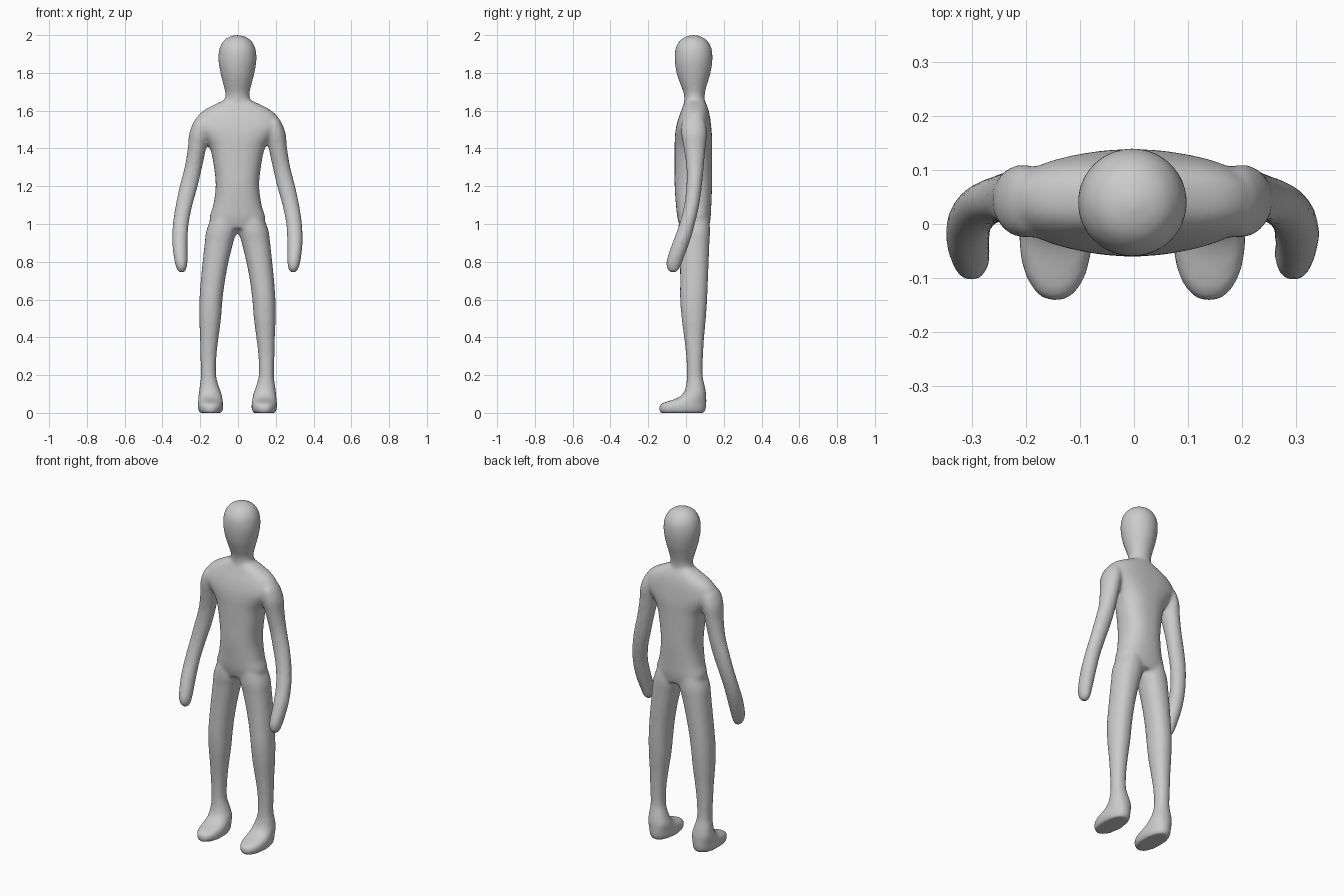
import bpy
import bmesh
import math
from mathutils import Vector

default = bpy.data.objects.get("Cube")
if default:
    bpy.data.objects.remove(default, do_unlink=True)

MIDLINE = -0.003
SIDES = 40
STEPS = 6


def spline(rings):
    """Catmull-Rom interpolation of every ring value."""
    rings = [Vector(r) for r in rings]
    ends = [rings[0]] + rings + [rings[-1]]
    result = []
    for a, b, c, d in zip(ends, ends[1:], ends[2:], ends[3:]):
        for i in range(STEPS):
            t = i / STEPS
            result.append(b + (c - a) * (t / 2)
                          + (a * 2 - b * 5 + c * 4 - d) * (t * t / 2)
                          + (b * 3 - a - c * 3 + d) * (t ** 3 / 2))
    return result + [rings[-1]]


def loft(bm, rings, side=1, power=2.0):
    """Closed skin over horizontal ovals: z, x left, x right, y front, y back."""
    loops = []
    for z, x0, x1, y0, y1 in spline(rings):
        loop = []
        for i in range(SIDES):
            angle = math.tau * i / SIDES
            c, s = math.cos(angle), math.sin(angle)
            u = math.copysign(abs(c) ** (2 / power), c)
            v = math.copysign(abs(s) ** (2 / power), s)
            x = (x0 + x1) / 2 + u * (x1 - x0) / 2
            y = (y0 + y1) / 2 + v * (y1 - y0) / 2
            loop.append(bm.verts.new((MIDLINE + side * x, y, z)))
        loops.append(loop)
    for low, high in zip(loops, loops[1:]):
        for i in range(SIDES):
            j = (i + 1) % SIDES
            bm.faces.new((low[i], low[j], high[j], high[i]))
    bm.faces.new(loops[0])
    bm.faces.new(loops[-1])


def centred(rows):
    return [(z, -w, w, y0, y1) for z, w, y0, y1 in rows]


# Head and neck
head = centred([
    (1.55, .08, -.02, .11), (1.64, .07, -.01, .1), (1.69, .064, -.012, .1),
    (1.74, .075, -.03, .112), (1.8, .09, -.05, .13), (1.87, .101, -.06, .14),
    (1.93, .095, -.055, .135), (1.97, .073, -.033, .113),
    (1.99, .045, -.005, .085), (2, .012, .028, .052)])

# Torso, from hips to the base of the neck
torso = centred([
    (.975, .13, -.03, .12), (1.03, .148, -.045, .13), (1.1, .128, -.053, .134),
    (1.2, .115, -.06, .138), (1.3, .124, -.06, .138), (1.4, .145, -.06, .138),
    (1.46, .185, -.059, .138), (1.51, .225, -.053, .134),
    (1.56, .217, -.04, .128), (1.6, .18, -.025, .12),
    (1.635, .115, -.012, .108), (1.66, .06, 0, .095)])

# Arm, from fingertips to shoulder
arm = [
    (.743, .287, .303, -.078, -.062), (.755, .273, .318, -.095, -.04),
    (.8, .264, .333, -.104, -.02), (.9, .264, .345, -.072, .018),
    (1, .258, .342, -.035, .047), (1.1, .238, .327, -.01, .07),
    (1.2, .21, .306, .002, .084), (1.3, .187, .28, .002, .094),
    (1.4, .166, .263, -.012, .103), (1.48, .15, .255, -.025, .11),
    (1.54, .15, .232, -.02, .1), (1.57, .16, .21, .01, .07)]

# Leg, from sole to hip
leg = [
    (0, .083, .201, -.136, .097), (.025, .075, .209, -.143, .106),
    (.05, .076, .209, -.128, .108), (.075, .079, .207, -.055, .108),
    (.1, .084, .205, -.018, .107), (.14, .098, .2, -.001, .1),
    (.2, .113, .193, .005, .088), (.3, .111, .196, .001, .09),
    (.4, .1, .198, -.01, .096), (.5, .087, .202, -.023, .105),
    (.6, .079, .201, -.031, .112), (.7, .066, .194, -.031, .116),
    (.8, .047, .184, -.032, .12), (.9, .023, .173, -.035, .124),
    (.97, .004, .163, -.04, .127), (1.05, .01, .13, -.035, .12)]

bm = bmesh.new()
loft(bm, head)
loft(bm, torso, power=2.4)
for side in (-1, 1):
    loft(bm, arm, side)
    loft(bm, leg, side, power=2.2)
bmesh.ops.recalc_face_normals(bm, faces=bm.faces)
mesh = bpy.data.meshes.new("body")
bm.to_mesh(mesh)
bm.free()
body = bpy.data.objects.new("body", mesh)
bpy.context.collection.objects.link(body)

# Fuse the parts into one soft skin
fuse = body.modifiers.new("fuse", "REMESH")
fuse.mode = "VOXEL"
fuse.voxel_size = 0.009
fuse.use_smooth_shade = True
soften = body.modifiers.new("soften", "SMOOTH")
soften.factor = 0.5
soften.iterations = 8

# Plain grey skin
skin = bpy.data.materials.new("plain grey")
skin.use_nodes = True
colour = (0.6, 0.6, 0.6, 1)
skin.diffuse_color = colour
skin.node_tree.nodes["Principled BSDF"].inputs["Base Color"].default_value = colour
mesh.materials.append(skin)
for face in mesh.polygons:
    face.use_smooth = True
